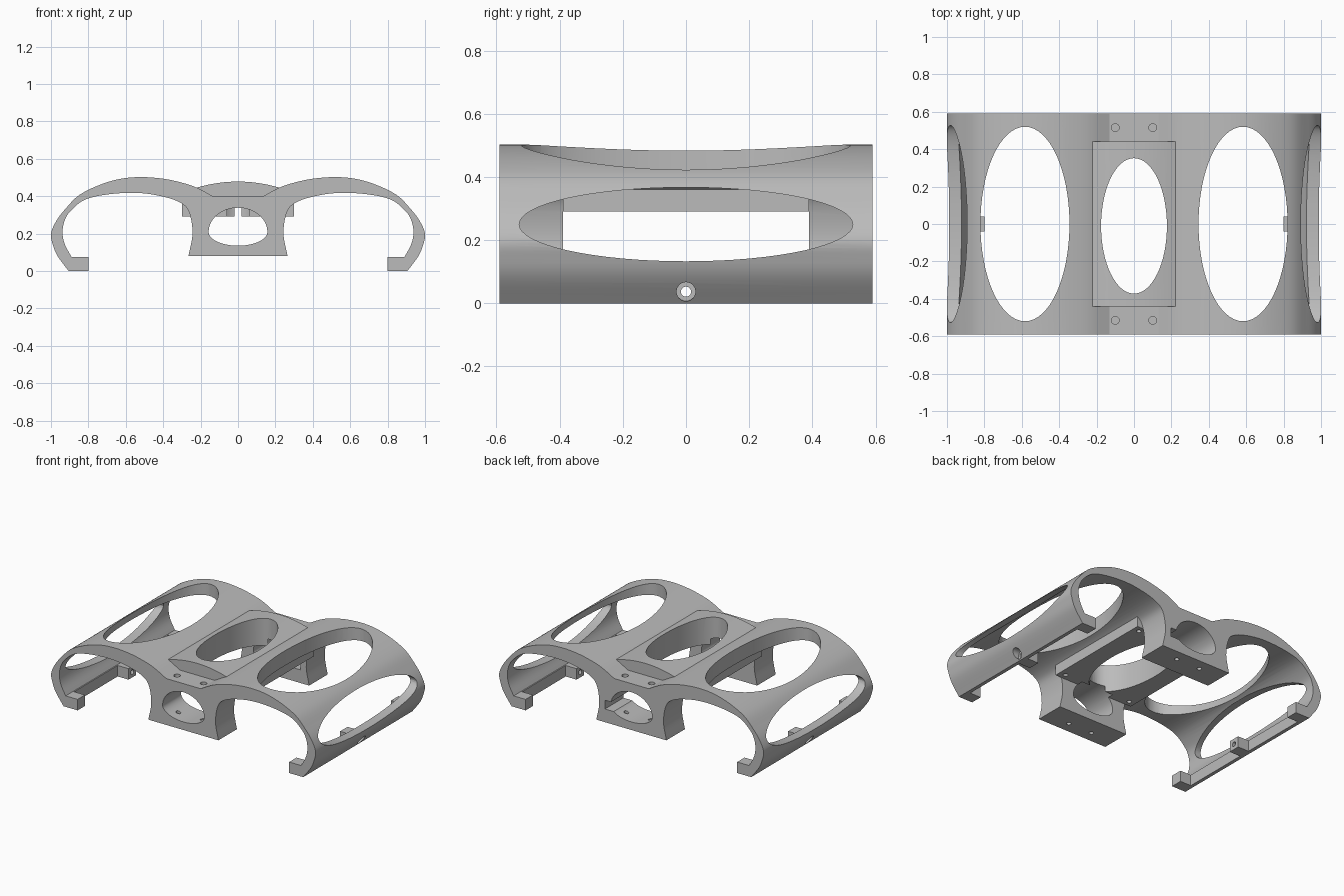
import bpy, bmesh, math
from mathutils import Vector

if "Cube" in bpy.data.objects:
    bpy.data.objects.remove(bpy.data.objects["Cube"], do_unlink=True)

grey = bpy.data.materials.new("plain grey")
grey.use_nodes = True
COLOUR = (0.5, 0.5, 0.5, 1)
grey.diffuse_color = COLOUR
grey.node_tree.nodes["Principled BSDF"].inputs["Base Color"].default_value = COLOUR

PLACE = {"x": lambda u, v, w: (w, u, v),
         "y": lambda u, v, w: (u, w, v),
         "z": lambda u, v, w: (u, v, w)}


def prism(name, outline, axis, low, high):
    """Extrude a closed 2D outline along one axis."""
    bm = bmesh.new()
    rings = [[bm.verts.new(PLACE[axis](u, v, w)) for u, v in outline] for w in (low, high)]
    bm.faces.new(rings[0])
    bm.faces.new(rings[1])
    n = len(outline)
    for i in range(n):
        j = (i + 1) % n
        bm.faces.new((rings[0][i], rings[0][j], rings[1][j], rings[1][i]))
    bmesh.ops.recalc_face_normals(bm, faces=bm.faces)
    mesh = bpy.data.meshes.new(name)
    bm.to_mesh(mesh)
    bm.free()
    mesh.materials.append(grey)
    obj = bpy.data.objects.new(name, mesh)
    bpy.context.collection.objects.link(obj)
    return obj


def ellipse(cu, cv, ru, rv, n=64, rv_low=None):
    pts = []
    for i in range(n):
        a = math.tau * i / n
        s = math.sin(a)
        pts.append((cu + ru * math.cos(a), cv + s * (rv_low if rv_low and s < 0 else rv)))
    return pts


def box(name, x0, x1, y0, y1, z0, z1):
    return prism(name, [(x0, y0), (x1, y0), (x1, y1), (x0, y1)], "z", z0, z1)


def spline(points, steps=5):
    """Smooth curve through the points."""
    p = [Vector(q) for q in points]
    p = [2 * p[0] - p[1]] + p + [2 * p[-1] - p[-2]]
    out = []
    for a, b, c, d in zip(p, p[1:], p[2:], p[3:]):
        for k in range(steps):
            t = k / steps
            q = 0.5 * (2 * b + (c - a) * t + (2 * a - 5 * b + 4 * c - d) * t ** 2
                       + (3 * b - a - 3 * c + d) * t ** 3)
            out.append((q.x, q.y))
    return out + [tuple(points[-1])]


def combine(body, other, operation):
    other.hide_render = True
    mod = body.modifiers.new(operation, "BOOLEAN")
    mod.operation = operation
    mod.solver = "EXACT"
    mod.object = other
    bpy.context.view_layer.objects.active = body
    bpy.ops.object.modifier_apply(modifier=mod.name)
    bpy.data.objects.remove(other, do_unlink=True)


# Shell cross-section with legs and feet
outer = spline([(.13, .397), (.22, .445), (.3, .472), (.4, .493), (.52, .502), (.63, .492),
                (.74, .46), (.85, .405), (.92, .335), (.97, .27), (1, .2), (.99, .14),
                (.965, .08), (.906, 0)])
inner = spline([(.89, .075), (.925, .14), (.938, .2), (.93, .26), (.9, .315), (.82, .38),
                (.69, .41), (.53, .417), (.39, .395), (.3, .36), (.26, .31), (.243, .2),
                (.265, .08)])
half = outer + [(.8, 0), (.8, .075)] + inner
HALF_Y = .59
shell = prism("shell", half + [(-x, z) for x, z in reversed(half)], "y", -HALF_Y, HALF_Y)


def cut(obj):
    combine(shell, obj, "DIFFERENCE")


# Gap between front and back legs, then the slab and arched plate
cut(box("leg_gap", -.29, .29, -.39, .39, -.1, .29))
combine(shell, box("slab", -.3, .3, -.39, .39, .29, .38), "UNION")
arch = [(-.222 + .444 * i / 16, .445 + .033 * (1 - (i / 8 - 1) ** 2)) for i in range(17)]
combine(shell, prism("plate", [(.222, .38), (-.222, .38)] + arch, "y", -.44, .44), "UNION")

# Large openings
cut(prism("centre_opening", ellipse(0, -.01, .176, .362), "z", .2, .6))
for s in (-1, 1):
    cut(prism("top_opening", ellipse(s * .583, 0, .238, .52), "z", .3, .6))
    cut(prism("side_opening", ellipse(0, .25, .528, .117), "x", *sorted((s * .7, s * 1.1))))
    cut(prism("leg_opening", ellipse(0, .208, .157, .13, rv_low=.073), "y",
              *sorted((s * .35, s * .65))))

# Wire slot beside the back leg opening
cut(box("wire_slot", .12, .2, .35, .65, .17, .23))

# Feet kept only at the ends and in the middle, with countersunk side holes
for s in (-1, 1):
    for t in (-1, 1):
        cut(box("foot_gap", *sorted((s * .78, s * .882)), *sorted((t * .04, t * .51)), -.1, .1))
    cut(prism("side_hole", ellipse(0, .037, .016, .016, 20), "x", *sorted((s * .7, s * 1.1))))
    cut(prism("side_counterbore", ellipse(0, .037, .03, .03, 24), "x", *sorted((s * .9, s * 1.1))))

# Small screw holes
for s in (-1, 1):
    for t in (-1, 1):
        for name, x, y, r, low, high in (("top_hole", .1, .515, .021, .35, .45),
                                         ("leg_hole", .09, .515, .015, 0, .2),
                                         ("slab_hole", .255, .35, .015, .25, .35)):
            cut(prism(name, ellipse(s * x, t * y, r, r, 20), "z", low, high))

bpy.ops.object.select_all(action="DESELECT")
shell.select_set(True)
bpy.context.view_layer.objects.active = shell
bpy.ops.object.shade_smooth_by_angle(angle=math.radians(25))
